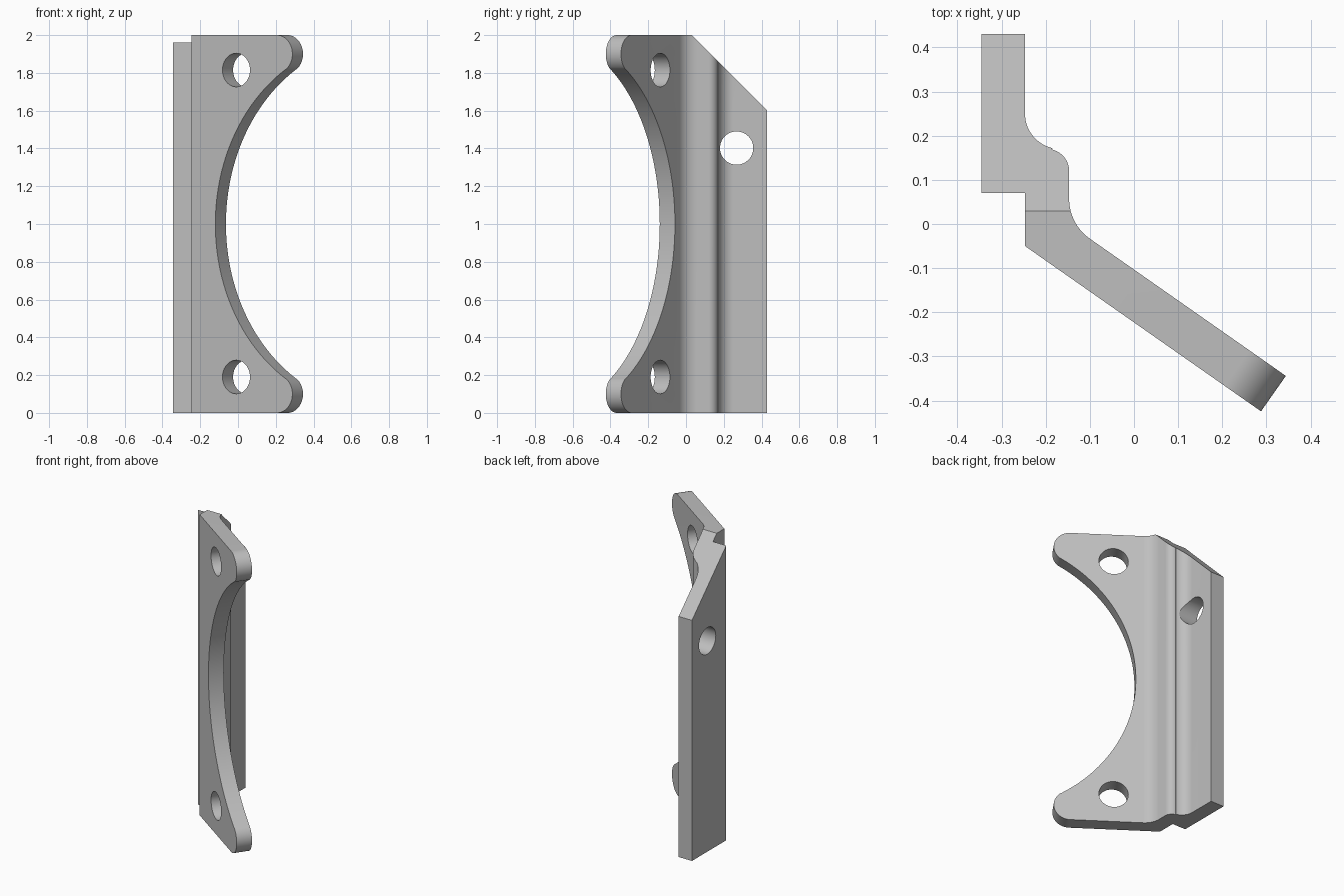
import bpy
import bmesh
from math import sin, cos, radians, atan2, pi
from mathutils import Matrix, Vector

cube = bpy.data.objects.get("Cube")
if cube:
    bpy.data.objects.remove(cube, do_unlink=True)

steel = bpy.data.materials.new("plain grey")
steel.use_nodes = True
GREY = (0.52, 0.52, 0.52, 1)
steel.diffuse_color = GREY
steel.node_tree.nodes["Principled BSDF"].inputs["Base Color"].default_value = GREY


def arc(cx, cy, r, start, end, steps=16):
    """Points on an arc, angles in radians."""
    angles = [start + (end - start) * i / steps for i in range(steps + 1)]
    return [(cx + r * cos(a), cy + r * sin(a)) for a in angles]


def prism(name, points, low, high, frame=Matrix()):
    """Outline in the frame's XY plane, extruded along its Z."""
    bm = bmesh.new()
    face = bm.faces.new([bm.verts.new((x, y, low)) for x, y in points])
    out = bmesh.ops.extrude_face_region(bm, geom=[face])
    top = [v for v in out["geom"] if isinstance(v, bmesh.types.BMVert)]
    bmesh.ops.translate(bm, verts=top, vec=(0, 0, high - low))
    bmesh.ops.recalc_face_normals(bm, faces=bm.faces)
    bm.transform(frame)
    mesh = bpy.data.meshes.new(name)
    bm.to_mesh(mesh)
    bm.free()
    mesh.materials.append(steel)
    obj = bpy.data.objects.new(name, mesh)
    bpy.context.collection.objects.link(obj)
    return obj


def axes(x, y, z, origin=(0, 0, 0)):
    m = Matrix((x, y, z)).transposed().to_4x4()
    m.translation = origin
    return m


# Wing direction and thickness direction, seen from above
slope = radians(35)
along = Vector((cos(slope), -sin(slope), 0))
across = Vector((sin(slope), cos(slope), 0))
corner = Vector((-0.247, -0.05, 0))
thick = 0.098
front_tip = corner + along * 0.72
back_tip = front_tip + across * thick

# Fillet between the wing and the step
step_x, bend_r = -0.147, 0.11
back_start = corner + across * thick
bend_y = back_start.y - (step_x - back_start.x) * sin(slope) / cos(slope)
bend_len = bend_r * (1 - sin(slope)) / cos(slope)
bend = arc(step_x + bend_r, bend_y + bend_len, bend_r, pi * 1.5 - slope, pi)

# Joggled cross-section of the bracket
meet = atan2(0.13, 0.03)
outline = [(-0.345, 0.43), (-0.345, 0.07), (-0.247, 0.07), corner.xy, front_tip.xy, back_tip.xy]
outline += bend
outline += arc(-0.197, 0.12, 0.05, 0, meet)
outline += arc(-0.167, 0.25, 0.08, pi + meet, pi)
outline += [(-0.247, 0.43)]
bracket = prism("bracket", outline, 0, 2)

# Large round recess with rounded ears, cut square to the wing
wing = axes(along, Vector((0, 0, 1)), -across, corner)
ear_s, ear_r, big_r = 0.553, 0.1, 0.965
big_s = 0.155 + big_r
touch = atan2(0.9, big_s - ear_s)
recess = arc(big_s, 1, big_r, pi + touch, pi - touch, 72)
recess += arc(ear_s, 2 - ear_r, ear_r, -touch, pi / 2, 24)[1:]
recess += [(ear_s, 2.1), (1, 2.1), (1, -0.1), (ear_s, -0.1)]
recess += arc(ear_s, ear_r, ear_r, -pi / 2, touch, 24)[:-1]
cutters = [prism("recess_cutter", recess, -0.3, 0.2, wing)]

# Two bolt holes through the wing
for side, z in (("lower", 0.19), ("upper", 1.815)):
    hole = arc(0.29, z, 0.089, 0, 2 * pi, 48)[:-1]
    cutters.append(prism(side + "_hole_cutter", hole, -0.3, 0.2, wing))

# Bolt hole and sloping top corner of the rear tab
sideways = axes(Vector((0, 1, 0)), Vector((0, 0, 1)), Vector((1, 0, 0)))
hole = arc(0.268, 1.402, 0.088, 0, 2 * pi, 48)[:-1]
cutters.append(prism("tab_hole_cutter", hole, -0.6, 0, sideways))
cutters.append(prism("slope_cutter", [(-0.07, 2.1), (0.53, 1.5), (0.53, 2.1)], -0.6, 0.6, sideways))

# Apply the cuts
bpy.ops.object.select_all(action="DESELECT")
bracket.select_set(True)
bpy.context.view_layer.objects.active = bracket
for cutter in cutters:
    cutter.hide_render = True
    mod = bracket.modifiers.new(cutter.name, "BOOLEAN")
    mod.operation = "DIFFERENCE"
    mod.solver = "EXACT"
    mod.object = cutter
    bpy.ops.object.modifier_apply(modifier=mod.name)
    bpy.data.objects.remove(cutter, do_unlink=True)
bpy.ops.object.shade_smooth_by_angle(angle=radians(30))
